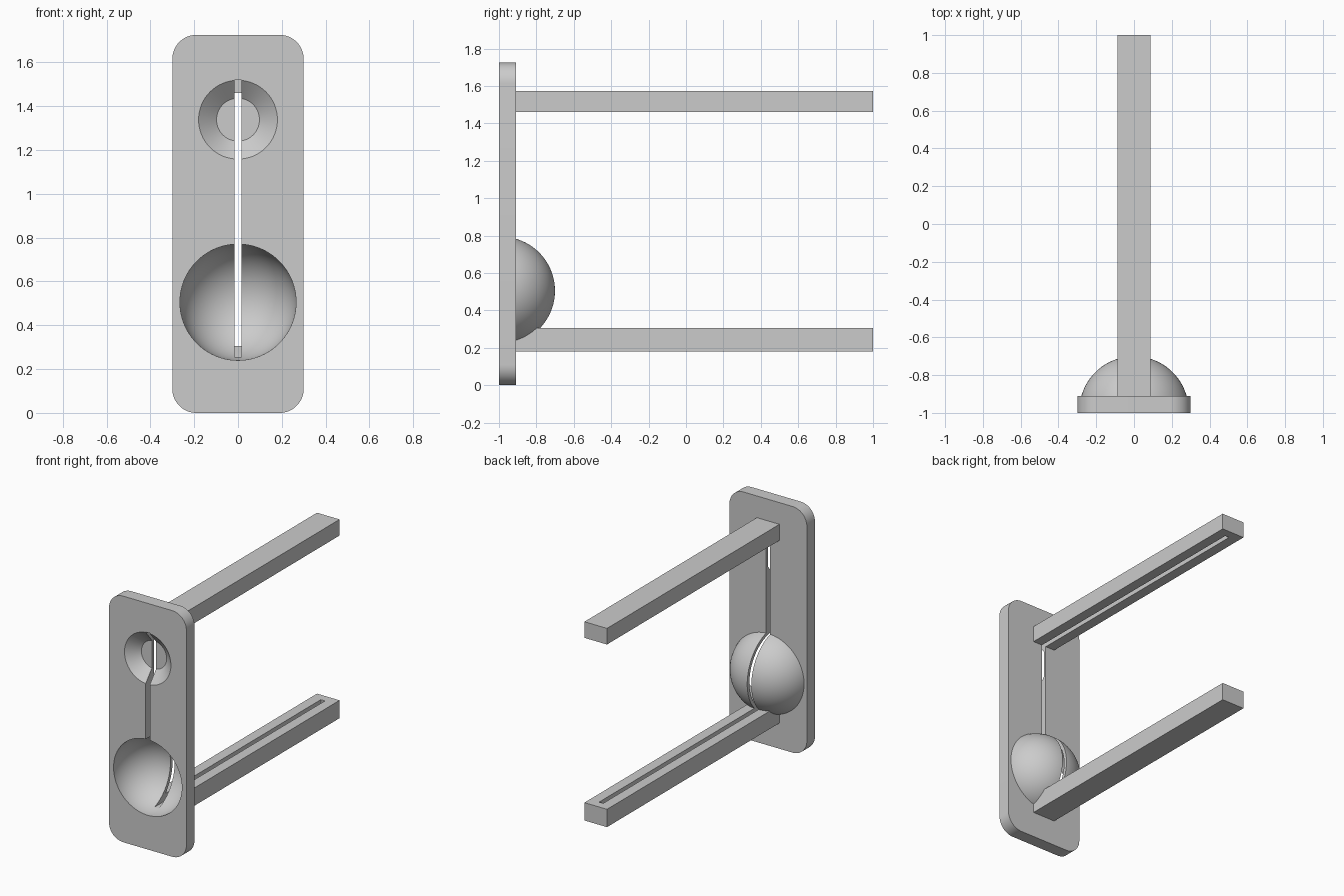
import bpy
import bmesh
from math import radians, sin, cos, pi
from mathutils import Matrix, Vector

cube = bpy.data.objects.get("Cube")
if cube:
    bpy.data.objects.remove(cube, do_unlink=True)

GREY = (0.6, 0.6, 0.6, 1)
grey = bpy.data.materials.new("plain grey")
grey.use_nodes = True
grey.diffuse_color = GREY
grey.node_tree.nodes["Principled BSDF"].inputs["Base Color"].default_value = GREY

FACE_Y, REAR_Y, END_Y = -1.0, -0.91, 1.0
BOWL = Vector((0, -0.99, 0.505))
FACE_BACKWARD = Matrix.Rotation(radians(-90), 4, "X")


def finish(name, bm):
    bmesh.ops.recalc_face_normals(bm, faces=bm.faces)
    mesh = bpy.data.meshes.new(name)
    bm.to_mesh(mesh)
    bm.free()
    mesh.materials.append(grey)
    obj = bpy.data.objects.new(name, mesh)
    bpy.context.collection.objects.link(obj)
    return obj


def box(name, low, high):
    low, high = Vector(low), Vector(high)
    bm = bmesh.new()
    bmesh.ops.create_cube(bm, size=1, matrix=Matrix.Translation((low + high) / 2)
                          @ Matrix.Diagonal((*(high - low), 1)))
    return finish(name, bm)


def ball(name, radius, clip_y=None):
    bm = bmesh.new()
    bmesh.ops.create_uvsphere(bm, u_segments=80, v_segments=40, radius=radius,
                              matrix=Matrix.Translation(BOWL) @ FACE_BACKWARD)
    if clip_y is not None:
        bmesh.ops.bisect_plane(bm, geom=bm.verts[:] + bm.edges[:] + bm.faces[:],
                               plane_co=(0, clip_y, 0), plane_no=(0, -1, 0),
                               clear_outer=True)
        bmesh.ops.holes_fill(bm, edges=[e for e in bm.edges if e.is_boundary])
    return finish(name, bm)


def rounded_plate(name, half_width, height, radius, steps=12):
    bm = bmesh.new()
    verts = []
    corners = [(1, 1), (-1, 1), (-1, 0), (1, 0)]
    for quarter, (side, top) in enumerate(corners):
        cx = side * (half_width - radius)
        cz = height - radius if top else radius
        for i in range(steps + 1):
            a = (quarter + i / steps) * pi / 2
            verts.append(bm.verts.new((cx + radius * cos(a), FACE_Y, cz + radius * sin(a))))
    face = bm.faces.new(verts)
    out = bmesh.ops.extrude_face_region(bm, geom=[face])["geom"]
    bmesh.ops.translate(bm, vec=(0, REAR_Y - FACE_Y, 0),
                        verts=[v for v in out if isinstance(v, bmesh.types.BMVert)])
    return finish(name, bm)


def cone(name, y0, r0, y1, r1, z):
    bm = bmesh.new()
    bmesh.ops.create_cone(bm, cap_ends=True, segments=64, radius1=r0, radius2=r1,
                          depth=y1 - y0,
                          matrix=Matrix.Translation((0, (y0 + y1) / 2, z)) @ FACE_BACKWARD)
    return finish(name, bm)


def combine(obj, *steps):
    bpy.context.view_layer.objects.active = obj
    for operation, other in steps:
        mod = obj.modifiers.new(operation.lower(), "BOOLEAN")
        mod.operation, mod.object, mod.solver = operation, other, "EXACT"
        bpy.ops.object.modifier_apply(modifier=mod.name)


# Cutters: bowl hollow, finger dish and the long vertical slot
hollow = ball("bowl_cutter", 0.2655)
dish = cone("dish_cutter", -1.01, 0.1917, -0.93, 0.098, 1.338)
slot = box("slot_cutter", (-0.016, -1.1, 0.255), (0.016, 0.94, 1.52))

# Face plate with the hollow bowl bulging out behind it
plate = rounded_plate("face_plate", 0.3, 1.725, 0.11)
dome = ball("bowl_dome", 0.29, clip_y=-0.95)
combine(plate, ("UNION", dome), ("DIFFERENCE", hollow),
        ("DIFFERENCE", dish), ("DIFFERENCE", slot))

# Two long rails, grooved on the sides that face each other
rails = []
for name, bottom, top in (("upper_rail", 1.46, 1.573), ("lower_rail", 0.18, 0.305)):
    rail = box(name, (-0.0875, REAR_Y, bottom), (0.0875, END_Y, top))
    combine(rail, ("DIFFERENCE", hollow), ("DIFFERENCE", slot))
    rails.append(rail)

for helper in (hollow, dish, slot, dome):
    bpy.data.objects.remove(helper, do_unlink=True)

for obj in (plate, *rails):
    bpy.ops.object.select_all(action="DESELECT")
    obj.select_set(True)
    bpy.context.view_layer.objects.active = obj
    bpy.ops.object.shade_smooth_by_angle(angle=radians(25))
